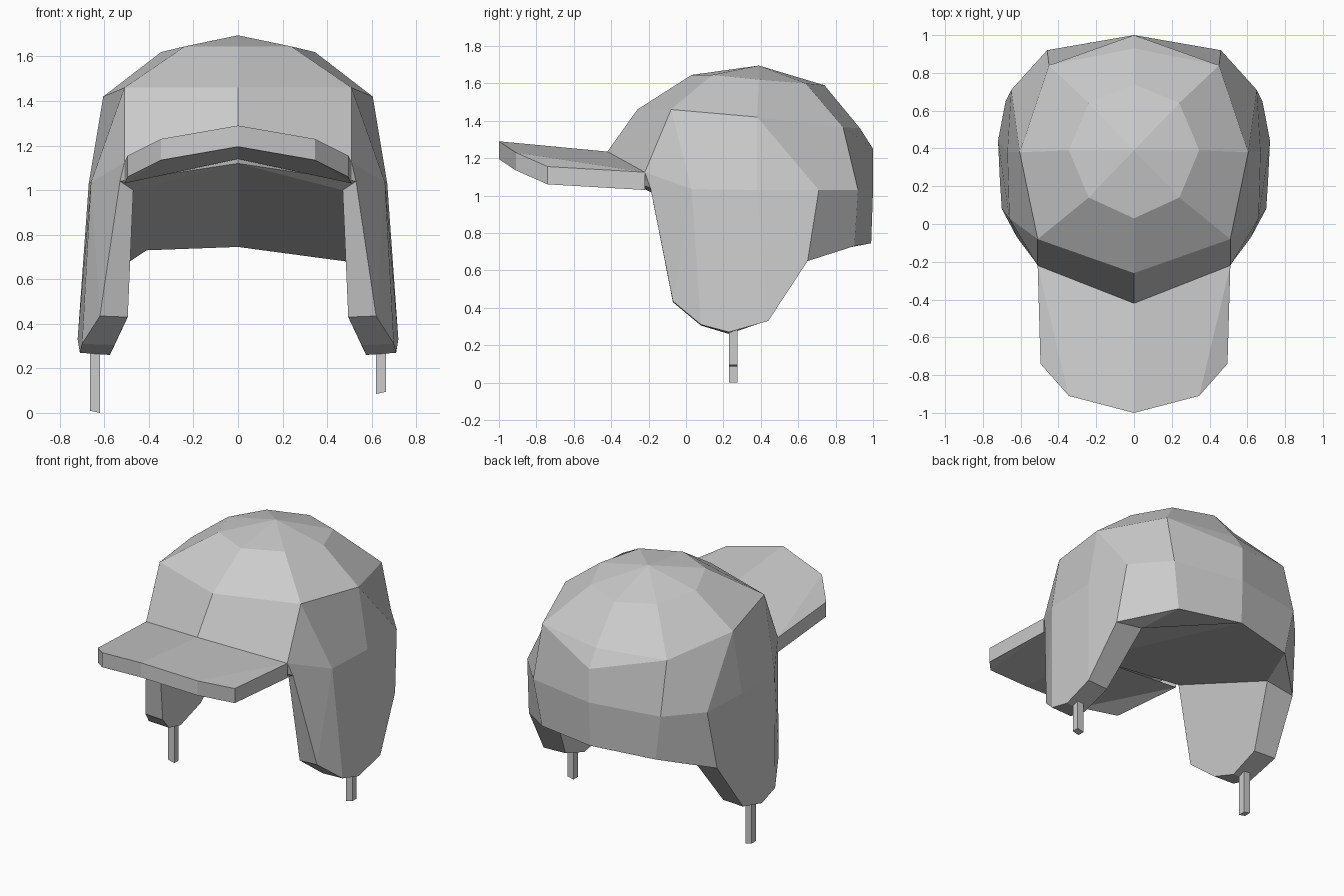
import bpy, bmesh

if "Cube" in bpy.data.objects:
    bpy.data.objects.remove(bpy.data.objects["Cube"])


def loft(name, rows, caps=()):
    """Skin neighbouring rows of the right half (repeated points collapse), then mirror."""
    bm = bmesh.new()
    cache = {}

    def face(points):
        points = list(dict.fromkeys(points))
        if len(points) < 3:
            return
        vs = [cache.setdefault(p, None) or bm.verts.new(p) for p in points]
        cache.update(zip(points, vs))
        if not bm.faces.get(vs):
            bm.faces.new(vs)

    for a, b in zip(rows, rows[1:]):
        for i in range(len(a) - 1):
            face([a[i], a[i + 1], b[i + 1], b[i]])
    for cap in caps:
        face(cap)
    bmesh.ops.mirror(bm, geom=bm.verts[:] + bm.edges[:] + bm.faces[:],
                     axis='X', merge_dist=0.0005)
    bmesh.ops.remove_doubles(bm, verts=bm.verts[:], dist=0.0005)
    bmesh.ops.recalc_face_normals(bm, faces=bm.faces[:])
    return finish(name, bm)


def finish(name, bm):
    me = bpy.data.meshes.new(name)
    bm.to_mesh(me)
    bm.free()
    ob = bpy.data.objects.new(name, me)
    bpy.context.collection.objects.link(ob)
    return ob


def spread(ring, order):
    return [ring[i] for i in order]


# Crown and ear flaps: rings run from front centre round the side to back centre
order = (0, 1, 1, 1, 1, 2, 2, 3, 4)
apex = [(0, .39, 1.695)] * 9
dome = [(0, .03, 1.645), (.24, .14, 1.645), (.345, .39, 1.62), (.24, .64, 1.6), (0, .74, 1.59)]
band = [(0, -.26, 1.46), (.51, -.08, 1.46), (.605, .38, 1.42), (.45, .84, 1.365), (0, .93, 1.36)]
band_low = band[:4] + [(0, 1, 1.25)]
brow = [(0, -.42, 1.235), (.51, -.22, 1.125), (.66, .03, 1.035), (.67, .38, 1.03),
        (.65, .71, 1.03), (.46, .92, 1.03), (0, 1, 1.03)]
rim = [(0, -.4, 1.12), (.53, -.19, 1.04), (.62, -.07, .435), (.70, .08, .31), (.71, .23, .27),
       (.72, .44, .33), (.68, .65, .65), (.41, .90, .73), (0, .99, .745)]
inner = [(.47, -.15, 1.0), (.495, -.07, .43), (.555, .08, .305), (.575, .23, .26),
         (.57, .43, .33), (.485, .65, .68)]
inner_rim = rim[:1] + inner + rim[-2:]
loft("cap_with_ear_flaps",
     [apex, spread(dome, order), spread(band, order), spread(band_low, order),
      spread(brow, (0, 1, 2, 2, 2, 3, 4, 5, 6)), rim, inner_rim],
     caps=[inner, [rim[0], inner[0], inner[-1], rim[-2], rim[-1]]])

# Brim
root, corner = brow[0], brow[1]
inside = [root, corner, corner, corner]
edge = [(0, -1, 1.29), (.345, -.91, 1.23), (.495, -.74, 1.155), corner]


def lower(row):
    return [(x, y, z - .095) for x, y, z in row]


loft("brim", [inside, edge, lower(edge), lower(inside)])

# Tie straps, the left one hanging lower
for name, side, bottom in (("strap_right", 1, .085), ("strap_left", -1, 0)):
    bm = bmesh.new()
    bmesh.ops.create_cube(bm, size=1)
    for v in bm.verts:
        x, y, z = v.co
        out = .01 if x * side > 0 else 0
        v.co = (side * .643 + x * .045, .252 + y * .045, .36 if z > 0 else bottom + out)
    finish(name, bm)
